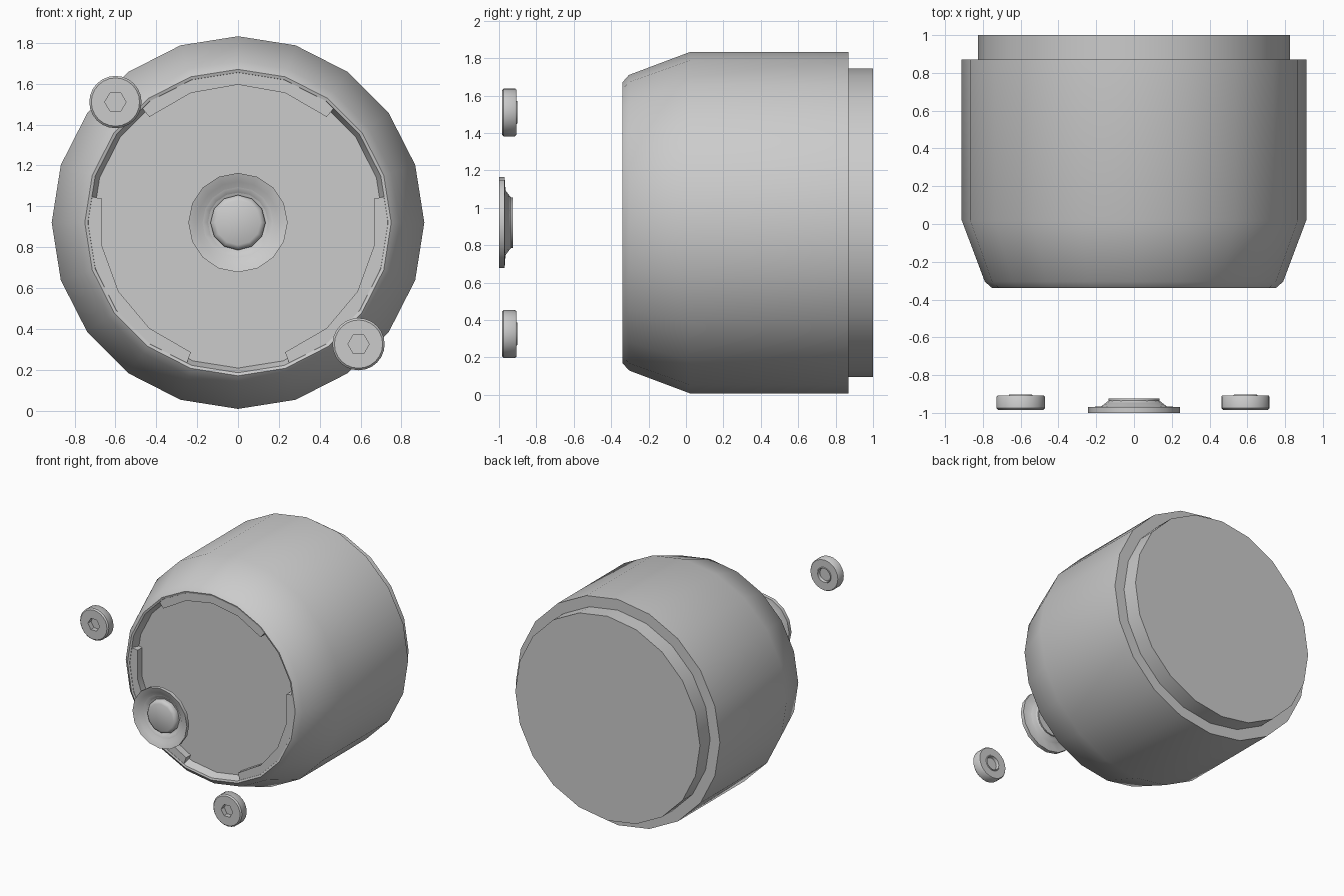
import bpy
import bmesh
from math import sin, cos, pi, radians

default = bpy.data.objects.get("Cube")
if default:
    bpy.data.objects.remove(default, do_unlink=True)

AXIS_Z = 0.92


def hex_radius(r, a):
    """Radius of a hexagon of corner radius r in direction a."""
    return r * cos(pi / 6) / cos(a % (pi / 3) - pi / 6)


def lathe(name, profile, segments, x=0, z=AXIS_Z, arc=None, hex_rings=()):
    """Turn (radius, y) points about the y axis; with an arc, sweep a closed section."""
    bm = bmesh.new()
    start, end = arc or (0, 2 * pi)
    count = segments + 1 if arc else segments
    rings = []
    for i in range(count):
        a = start + (end - start) * i / segments
        ring = []
        for j, (r, y) in enumerate(profile):
            if j in hex_rings:
                r = hex_radius(r, a)
            ring.append(bm.verts.new((x + r * cos(a), y, z + r * sin(a))))
        rings.append(ring)
    points = len(profile)
    for i in range(segments):
        a, b = rings[i], rings[(i + 1) % count]
        for j in range(points if arc else points - 1):
            k = (j + 1) % points
            bm.faces.new((a[j], a[k], b[k], b[j]))
    if arc:
        bm.faces.new(rings[0])
        bm.faces.new(rings[-1])
    else:
        bm.faces.new([ring[0] for ring in rings])
        bm.faces.new([ring[-1] for ring in rings])
    bmesh.ops.recalc_face_normals(bm, faces=bm.faces)
    mesh = bpy.data.meshes.new(name)
    bm.to_mesh(mesh)
    bm.free()
    obj = bpy.data.objects.new(name, mesh)
    bpy.context.collection.objects.link(obj)
    bpy.ops.object.select_all(action='DESELECT')
    obj.select_set(True)
    bpy.context.view_layer.objects.active = obj
    bpy.ops.object.shade_smooth_by_angle(angle=radians(38))


# Housing: drafted front recess, tapered shoulder, straight barrel, stepped back
lathe("housing", [(0.712, -0.275), (0.735, -0.335), (0.75, -0.34), (0.79, -0.305),
                  (0.912, 0.02), (0.912, 0.87), (0.825, 0.87), (0.825, 1.0)], 20)

# Three locking tabs around the front recess
for i, side in enumerate(("top", "right", "left")):
    middle = radians(90 + 120 * i)
    half = radians(40)
    lathe("locking_tab_" + side,
          [(0.675, -0.333), (0.743, -0.333), (0.743, -0.27), (0.675, -0.27)],
          4, arc=(middle - half, middle + half))

# Flanged cup with a conical recess
lathe("centre_cup", [(0.14, -0.94), (0.20, -0.985), (0.243, -1.0),
                     (0.243, -0.97), (0.17, -0.965), (0.135, -0.935),
                     (0.135, -0.925)], 16)

# Button in the cup
lathe("centre_button", [(0.11, -0.985), (0.128, -0.975), (0.135, -0.96),
                        (0.135, -0.932)], 12)

# Socket screws: hexagonal front recess, low raised ring behind
for label, x, z in (("upper", -0.6, 1.51), ("lower", 0.59, 0.325)):
    lathe("screw_" + label,
          [(0.052, -0.945), (0.052, -0.985), (0.118, -0.985), (0.128, -0.975),
           (0.128, -0.915), (0.122, -0.907), (0.063, -0.907), (0.06, -0.902),
           (0.055, -0.902), (0.05, -0.925)],
          24, x=x, z=z, hex_rings=(0, 1))
